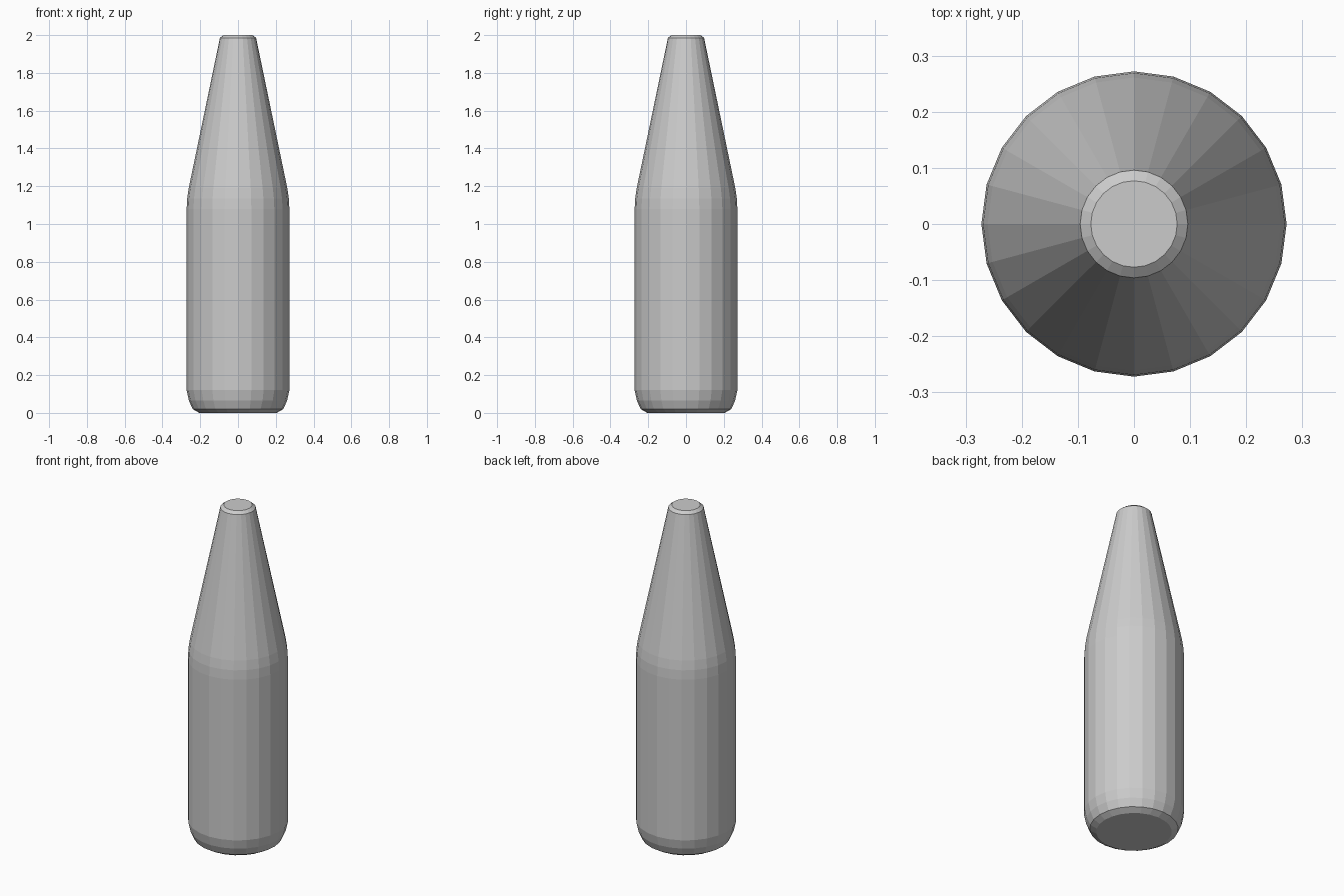
import bpy, bmesh
from math import cos, sin, tau

if "Cube" in bpy.data.objects:
    bpy.data.objects.remove(bpy.data.objects["Cube"])

SIDES = 24

# Bottle outline from base to mouth: (radius, height)
PROFILE = [
    (0.205, 0.0), (0.24, 0.02), (0.26, 0.065), (0.272, 0.12),
    (0.272, 1.08), (0.269, 1.135), (0.261, 1.19),
    (0.1, 1.965), (0.096, 1.985), (0.077, 2.0),
]


def lathe(name, profile, sides):
    bm = bmesh.new()
    rings = [[bm.verts.new((r * cos(tau * i / sides), r * sin(tau * i / sides), z))
              for i in range(sides)] for r, z in profile]
    for low, high in zip(rings, rings[1:]):
        for i in range(sides):
            j = (i + 1) % sides
            bm.faces.new((low[i], low[j], high[j], high[i]))
    # Flat base and flat closed mouth
    bm.faces.new(rings[0][::-1])
    bm.faces.new(rings[-1])
    mesh = bpy.data.meshes.new(name)
    bm.to_mesh(mesh)
    bm.free()
    obj = bpy.data.objects.new(name, mesh)
    bpy.context.collection.objects.link(obj)
    return obj


# Bottle body with tapered neck, flat shaded
lathe("bottle", PROFILE, SIDES)
